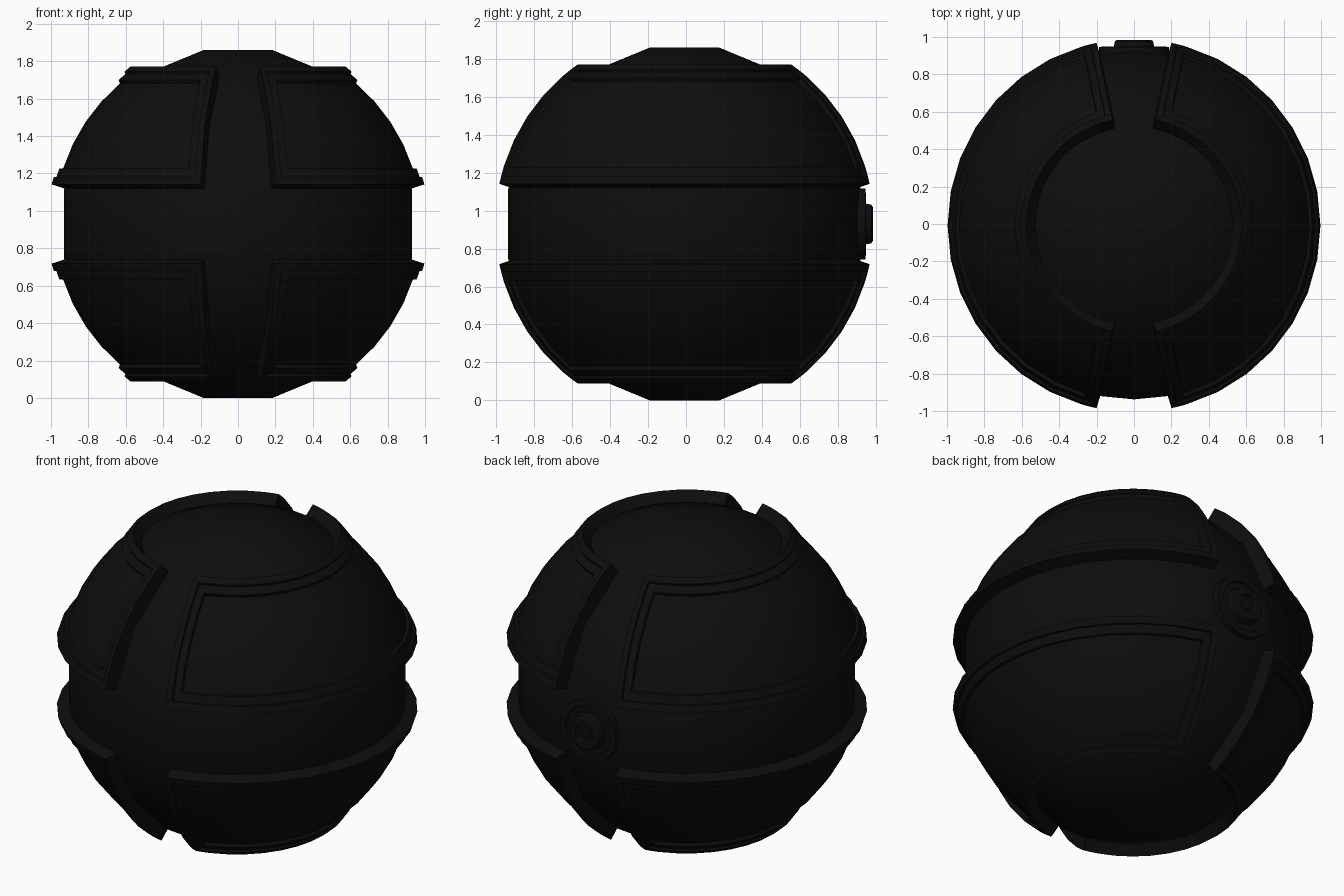
import bpy, bmesh, math
from math import radians, sin, cos

if "Cube" in bpy.data.objects:
    bpy.data.objects.remove(bpy.data.objects["Cube"])

CENTRE = (0, -0.008, 0.93)
black = bpy.data.materials.new("near black")
black.diffuse_color = (0.004, 0.004, 0.004, 1)
black.use_nodes = True
black.node_tree.nodes["Principled BSDF"].inputs["Base Color"].default_value = black.diffuse_color


def finish(name, bm):
    bmesh.ops.remove_doubles(bm, verts=bm.verts, dist=1e-5)
    me = bpy.data.meshes.new(name)
    bm.to_mesh(me)
    bm.free()
    me.materials.append(black)
    ob = bpy.data.objects.new(name, me)
    bpy.context.collection.objects.link(ob)
    ob.location = CENTRE
    bpy.context.view_layer.objects.active = ob
    ob.select_set(True)
    bpy.ops.object.shade_smooth_by_angle(angle=radians(28))
    ob.select_set(False)
    return ob


def polar(az, lat, r):
    a, l = radians(az), radians(lat)
    return (r * cos(l) * cos(a), r * cos(l) * sin(a), r * sin(l))


def lathe(name, profile, n):
    """Revolve (radius, z) points about z and cap both ends."""
    bm = bmesh.new()
    rings = [[bm.verts.new((r * cos(2 * math.pi * i / n), r * sin(2 * math.pi * i / n), z))
              for i in range(n)] for r, z in profile]
    for a, b in zip(rings, rings[1:]):
        for i in range(n):
            j = (i + 1) % n
            bm.faces.new((a[i], a[j], b[j], b[i]))
    bm.faces.new(rings[0][::-1])
    bm.faces.new(rings[-1])
    return finish(name, bm)


# Inner ball with broad latitude bands
R = 0.948
lathe("core_ball", [(R * cos(radians(-78.75 + 22.5 * k)), R * sin(radians(-78.75 + 22.5 * k)))
                    for k in range(8)], 32)

# Raised panels: each step of the frame is (inset in degrees, radius)
STEPS = [(-0.8, 0.90), (0, 1.019), (2.3, 1.016), (2.5, 1.003), (5.3, 1.0), (5.6, 0.981)]
LAT0, LAT1, HALF_AZ = 12.0, 55.6, 78.4


def spread(lo, hi, cells, scale=1.0):
    ins = [s[0] * scale for s in STEPS]
    a, b = lo + ins[-1], hi - ins[-1]
    mid = [a + (b - a) * k / cells for k in range(1, cells)]
    return [lo + d for d in ins] + mid + [hi - d for d in reversed(ins)]


def panel(name, az_mid, up):
    bm = bmesh.new()
    lats = spread(LAT0, LAT1, 4)
    rows = []
    for j, lat in enumerate(lats):
        azs = spread(-HALF_AZ, HALF_AZ, 14, 0.8 / cos(radians(lat)))
        row = []
        for i, az in enumerate(azs):
            k = min(i, j, len(azs) - 1 - i, len(lats) - 1 - j, len(STEPS) - 1)
            row.append(bm.verts.new(polar(az_mid + az, up * lat, STEPS[k][1])))
        rows.append(row)
    for a, b in zip(rows, rows[1:]):
        for i in range(len(a) - 1):
            quad = (a[i], a[i + 1], b[i + 1], b[i])
            bm.faces.new(quad if up > 0 else quad[::-1])
    finish(name, bm)


for side, az in (("right", 0), ("left", 180)):
    panel("upper_panel_" + side, az, 1)
    panel("lower_panel_" + side, az, -1)

# Round button on the back, with concentric grooves
button = lathe("back_button", [
    (0.187, 0.85), (0.187, 0.955), (0.15, 0.957), (0.145, 0.945), (0.11, 0.945),
    (0.102, 0.985), (0.09, 0.993), (0.06, 0.993), (0.054, 0.975), (0.035, 0.975),
    (0.03, 0.985)], 24)
button.rotation_euler = (radians(-90), 0, 0)
